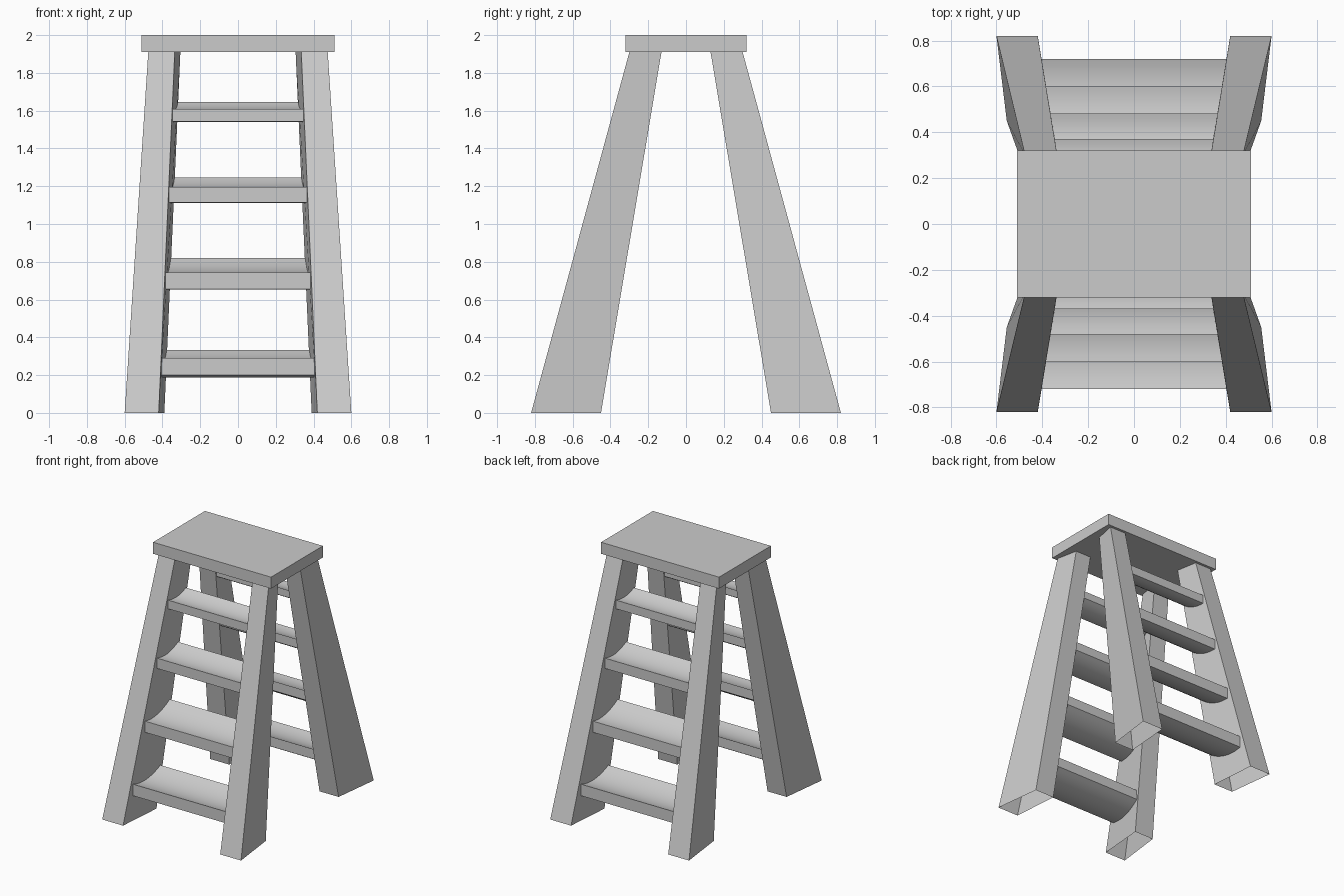
import bpy, bmesh, math
from mathutils import Vector

if "Cube" in bpy.data.objects:
    bpy.data.objects.remove(bpy.data.objects["Cube"])

LEG_H = 1.91
# leg cross-sections (outer front, inner front, inner back, outer back)
FOOT = [(0.60, -0.82), (0.42, -0.82), (0.39, -0.45), (0.555, -0.45)]
HEAD = [(0.475, -0.30), (0.335, -0.30), (0.305, -0.13), (0.44, -0.13)]


def finish(bm, name, mirror=None):
    bmesh.ops.recalc_face_normals(bm, faces=bm.faces[:])
    me = bpy.data.meshes.new(name)
    bm.to_mesh(me)
    bm.free()
    ob = bpy.data.objects.new(name, me)
    bpy.context.collection.objects.link(ob)
    if mirror:
        mod = ob.modifiers.new("Mirror", 'MIRROR')
        mod.use_axis = mirror
        mod.use_mirror_merge = False
    return ob


def loft(bm, a, b, caps):
    """Join two matching loops of points with a band of quads."""
    va, vb = [bm.verts.new(p) for p in a], [bm.verts.new(p) for p in b]
    n = len(va)
    for i in range(n):
        j = (i + 1) % n
        bm.faces.new((va[i], va[j], vb[j], vb[i]))
    if caps:
        bm.faces.new(va)
        bm.faces.new(vb)


def inner_x(y, z):
    """Half width between the inner faces of the legs."""
    u = z / LEG_H
    f = Vector(FOOT[1]).lerp(Vector(HEAD[1]), u)
    b = Vector(FOOT[2]).lerp(Vector(HEAD[2]), u)
    t = (y - f.y) / (b.y - f.y)
    return f.x + (b.x - f.x) * t + 0.006


# top board
bm = bmesh.new()
bmesh.ops.create_cube(bm, size=1)
bmesh.ops.scale(bm, vec=(1.02, 0.64, 0.09), verts=bm.verts)
bmesh.ops.translate(bm, vec=(0, 0, 1.955), verts=bm.verts)
finish(bm, "top_board")

# four splayed hollow legs, open at the ends
bm = bmesh.new()
loft(bm, [(x, y, 0) for x, y in FOOT], [(x, y, LEG_H) for x, y in HEAD], False)
finish(bm, "legs", (True, True, False))

# dished steps: front y, back y, lip bottom z, lip top z, back top z, sag
STEPS = [
    (-0.72, -0.42, 0.200, 0.290, 0.332, 0.035),
    (-0.60, -0.335, 0.655, 0.742, 0.820, 0.030),
    (-0.482, -0.26, 1.115, 1.195, 1.245, 0.025),
    (-0.37, -0.19, 1.543, 1.610, 1.647, 0.020),
]
SEG = 10
for k, (y0, y1, zb, zt, zr, sag) in enumerate(STEPS):
    top = []
    for i in range(SEG + 1):
        t = i / SEG
        top.append((y0 + (y1 - y0) * t, zt + (zr - zt) * t - 4 * sag * t * (1 - t)))
    th = zt - zb
    # underside follows the dish, slightly thinner toward the back
    under = [(y, z - th * (1 - 0.15 * i / SEG)) for i, (y, z) in enumerate(top)]
    prof = top + under[::-1]
    bm = bmesh.new()
    loft(bm, [(-inner_x(y, z), y, z) for y, z in prof],
         [(inner_x(y, z), y, z) for y, z in prof], True)
    ob = finish(bm, f"step_pair_{k + 1}", (False, True, False))
    bpy.ops.object.select_all(action='DESELECT')
    bpy.context.view_layer.objects.active = ob
    ob.select_set(True)
    bpy.ops.object.shade_smooth_by_angle(angle=math.radians(30))
